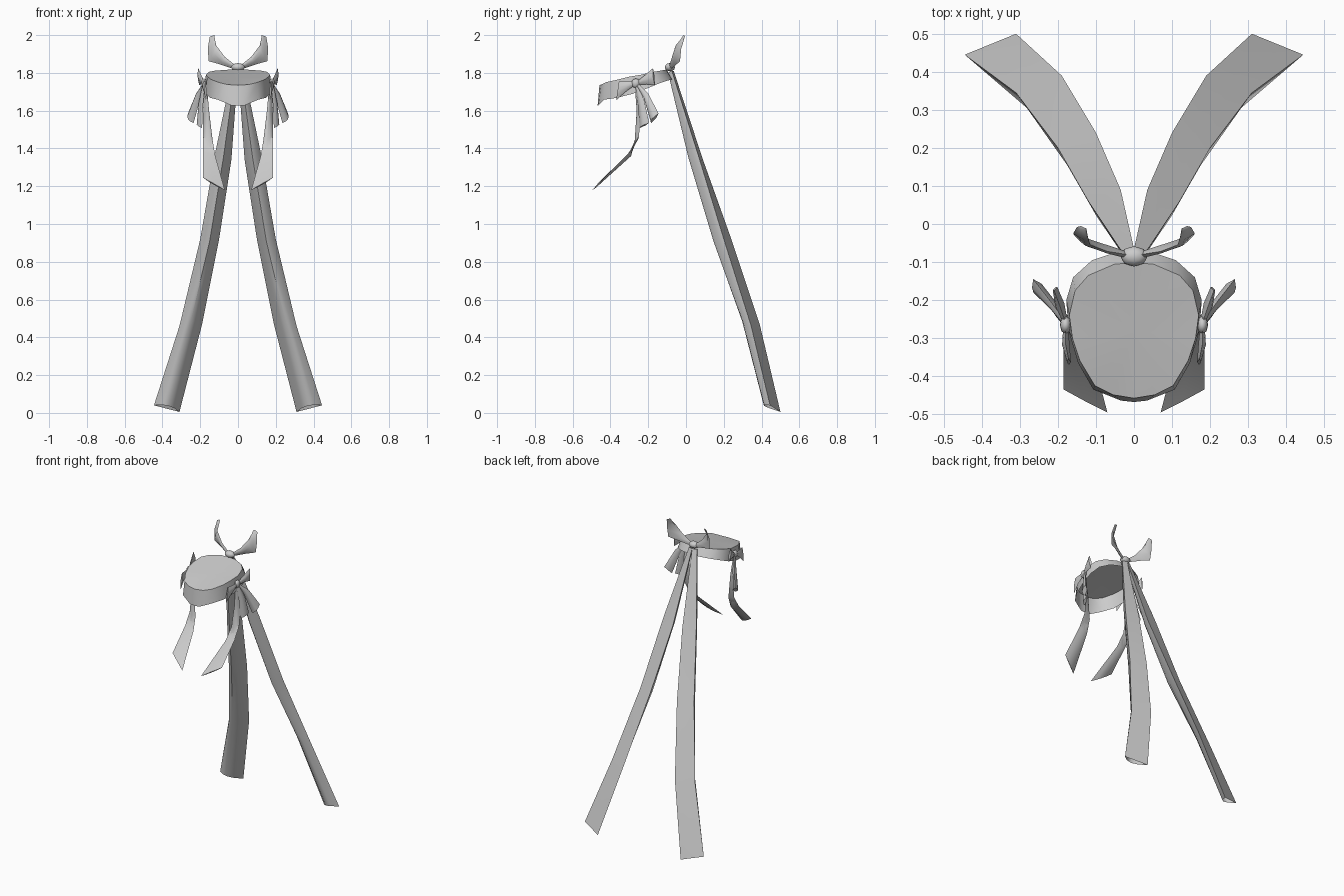
import bpy, bmesh, math
from mathutils import Vector as V

mat = bpy.data.materials.new("light grey fabric")
mat.diffuse_color = (0.6, 0.6, 0.6, 1)


def finish(name, bm, mirror=True, angle=50, recalc=True):
    """Turn a bmesh into a shaded object, mirrored in x if wanted."""
    if recalc:
        bmesh.ops.recalc_face_normals(bm, faces=bm.faces)
    me = bpy.data.meshes.new(name)
    bm.to_mesh(me)
    bm.free()
    me.materials.append(mat)
    ob = bpy.data.objects.new(name, me)
    bpy.context.collection.objects.link(ob)
    bpy.ops.object.select_all(action='DESELECT')
    ob.select_set(True)
    bpy.context.view_layer.objects.active = ob
    bpy.ops.object.shade_smooth_by_angle(angle=math.radians(angle))
    if mirror:
        m = ob.modifiers.new("mirror", 'MIRROR')
        m.use_mirror_merge = False
    return ob


def ribbon(name, stations, back=0.0, cap=True):
    """Loft a bulged ribbon; station = edge a, edge b, bulge vector."""
    bm = bmesh.new()
    rings = []
    for a, b, f in stations:
        a, b, f = V(a), V(b), V(f)
        pts = [a, a.lerp(b, .25) + f * .75, a.lerp(b, .5) + f,
               a.lerp(b, .75) + f * .75, b, a.lerp(b, .5) - f * back]
        rings.append([bm.verts.new(p) for p in pts])
    for r, s in zip(rings, rings[1:]):
        for i in range(6):
            j = (i + 1) % 6
            bm.faces.new((r[i], r[j], s[j], s[i]))
    if cap:
        bm.faces.new(rings[-1])
    return finish(name, bm)


def knot(name, loc, size, mirror):
    bm = bmesh.new()
    bmesh.ops.create_uvsphere(bm, u_segments=8, v_segments=6, radius=1)
    for v in bm.verts:
        v.co = V(loc) + V(c * s for c, s in zip(v.co, size))
    finish(name, bm, mirror)


# Tilted crown disc and the band around it: half outlines from back to front
top = [(0, -.103, 1.817), (.05, -.105, 1.817), (.12, -.135, 1.812), (.155, -.175, 1.805),
       (.17, -.24, 1.79), (.162, -.3, 1.78), (.142, -.36, 1.765), (.103, -.425, 1.75),
       (.055, -.449, 1.738), (0, -.458, 1.735)]
low = [(0, -.072, 1.765), (.05, -.075, 1.765), (.11, -.095, 1.76), (.16, -.14, 1.745),
       (.178, -.2, 1.72), (.172, -.28, 1.69), (.147, -.365, 1.668), (.107, -.435, 1.658),
       (.035, -.464, 1.628), (0, -.468, 1.628)]


def full(half):
    return half + [(-x, y, z) for x, y, z in half[-2:0:-1]]


bm = bmesh.new()
rings = [[bm.verts.new(p) for p in full(h)] for h in (low, top)]
n = len(rings[0])
for i in range(n):
    j = (i + 1) % n
    bm.faces.new((rings[0][j], rings[0][i], rings[1][i], rings[1][j]))
finish("head_band", bm, mirror=False)

bm = bmesh.new()
rim = [bm.verts.new(p) for p in full(top)]
hub = bm.verts.new((0, -.28, 1.777))
for i in range(n):
    bm.faces.new((hub, rim[(i + 1) % n], rim[i]))
disc = finish("crown_disc", bm, mirror=False)

# Back bow: knot, two upright loops, two long trailing tails
knot("back_knot", (0, -.085, 1.83), (.036, .027, .022), False)
ribbon("back_bow_loop", [
    ((.02, -.08, 1.82), (.02, -.08, 1.845), (0, -.01, 0)),
    ((.095, -.05, 1.845), (.07, -.072, 1.885), (-.006, -.014, 0)),
    ((.155, -.032, 1.862), (.115, -.055, 1.945), (-.008, -.014, 0)),
    ((.16, -.025, 1.93), (.122, -.03, 1.975), (-.008, -.012, 0)),
    ((.15, -.008, 1.99), (.125, -.012, 2.0), (-.003, -.006, 0))], back=.8)
ribbon("long_tail", [
    ((0, -.065, 1.81), (.03, -.075, 1.81), (0, -.025, -.01)),
    ((.035, .09, 1.34), (.12, .06, 1.38), (0, -.062, -.01)),
    ((.1, .24, .92), (.2, .2, .92), (0, -.075, -.01)),
    ((.19, .39, .47), (.31, .345, .46), (0, -.07, .02)),
    ((.31, .5, .005), (.445, .445, .04), (-.01, -.06, .015))], back=0.0, cap=False)

# Side bows: knot, front and rear loops, pleated short tails, curved tail
knot("side_knot", (.18, -.265, 1.745), (.015, .024, .025), True)
ribbon("side_loop_rear", [
    ((.18, -.26, 1.735), (.18, -.26, 1.755), (.006, 0, 0)),
    ((.195, -.21, 1.74), (.195, -.215, 1.79), (.012, -.004, 0)),
    ((.205, -.165, 1.735), (.21, -.175, 1.825), (.006, -.004, 0))], back=1)
ribbon("side_loop_front", [
    ((.18, -.27, 1.735), (.18, -.27, 1.755), (.006, 0, 0)),
    ((.178, -.32, 1.70), (.18, -.315, 1.755), (.01, 0, 0)),
    ((.17, -.37, 1.655), (.172, -.355, 1.755), (.005, 0, 0))], back=1)
ribbon("short_tail_outer", [
    ((.18, -.265, 1.74), (.185, -.25, 1.74), (.006, -.004, 0)),
    ((.2, -.22, 1.66), (.222, -.2, 1.69), (.01, -.012, 0)),
    ((.235, -.185, 1.535), (.265, -.145, 1.585), (.014, -.016, -.005))], back=.5)
ribbon("short_tail_inner", [
    ((.175, -.27, 1.74), (.185, -.255, 1.74), (.006, -.004, 0)),
    ((.185, -.255, 1.63), (.205, -.22, 1.65), (.01, -.006, 0)),
    ((.19, -.245, 1.508), (.218, -.195, 1.535), (.01, -.01, 0))], back=.5)
ribbon("curved_tail", [
    ((.165, -.27, 1.73), (.178, -.255, 1.73), (0, -.006, 0)),
    ((.153, -.255, 1.6), (.185, -.235, 1.6), (-.004, -.015, 0)),
    ((.134, -.262, 1.44), (.185, -.25, 1.46), (-.004, -.015, -.003)),
    ((.12, -.305, 1.36), (.185, -.3, 1.38), (0, .012, -.01)),
    ((.07, -.495, 1.18), (.185, -.435, 1.245), (0, .005, -.005))], back=.3)
